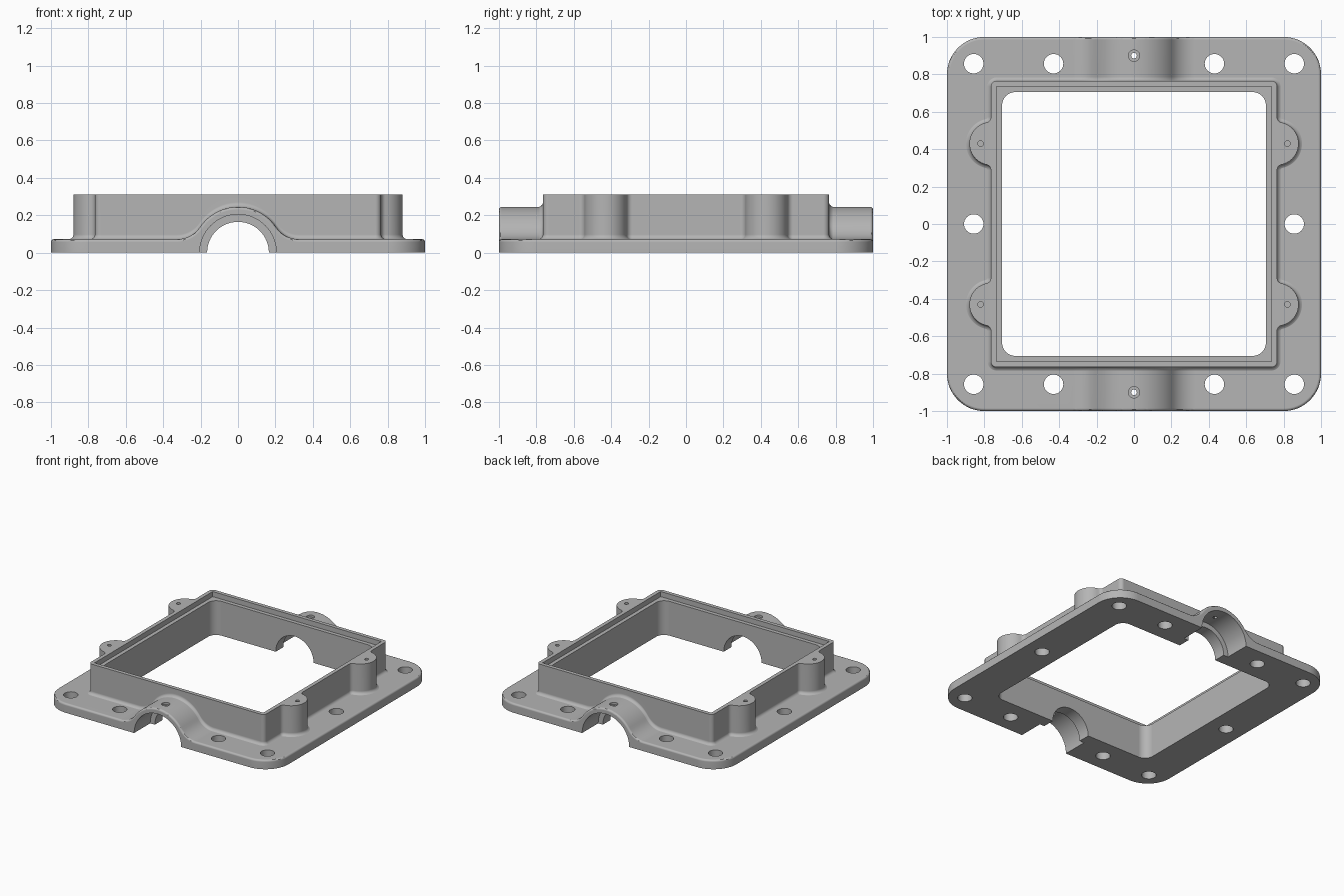
import bpy, bmesh
from math import sin, cos, pi, sqrt, asin, radians
from mathutils import Matrix

cube = bpy.data.objects.get("Cube")
if cube:
    bpy.data.objects.remove(cube, do_unlink=True)

FLANGE, HUMP, BLEND = 0.072, 0.245, 0.15      # flange height, hump radius, hump blend radius
WALL, TOP, FILLET = 0.765, 0.31, 0.025        # wall half width, wall top, base fillet
BLEND_X = sqrt((HUMP + BLEND) ** 2 - (FLANGE + BLEND) ** 2)

metal = bpy.data.materials.new("grey metal")
metal.use_nodes = True
GREY = (0.46, 0.46, 0.46, 1)
metal.diffuse_color = GREY
metal.node_tree.nodes["Principled BSDF"].inputs["Base Color"].default_value = GREY


def make(name, bm):
    bmesh.ops.recalc_face_normals(bm, faces=bm.faces)
    mesh = bpy.data.meshes.new(name)
    bm.to_mesh(mesh)
    bm.free()
    mesh.materials.append(metal)
    obj = bpy.data.objects.new(name, mesh)
    bpy.context.scene.collection.objects.link(obj)
    return obj


def loft(name, loops):
    """Closed solid through a stack of loops with equal point counts."""
    bm = bmesh.new()
    rings = [[bm.verts.new(p) for p in loop] for loop in loops]
    n = len(rings[0])
    for a, b in zip(rings, rings[1:]):
        for i in range(n):
            j = (i + 1) % n
            bm.faces.new((a[i], a[j], b[j], b[i]))
    bm.faces.new(rings[0])
    bm.faces.new(rings[-1])
    return make(name, bm)


def rounded_prism(name, half, radius, z0, z1, n=14):
    pts = []
    for k, (sx, sy) in enumerate(((1, 1), (-1, 1), (-1, -1), (1, -1))):
        for i in range(n + 1):
            a = (k + i / n) * pi / 2
            pts.append((sx * (half - radius) + radius * cos(a),
                        sy * (half - radius) + radius * sin(a)))
    return loft(name, [[(x, y, z) for x, y in pts] for z in (z0, z1)])


def box(name, half, z0, z1):
    pts = ((half, half), (-half, half), (-half, -half), (half, -half))
    return loft(name, [[(x, y, z) for x, y in pts] for z in (z0, z1)])


def cylinder(name, x, y, r, z0, z1, sides=32):
    ring = [(x + r * cos(2 * pi * i / sides), y + r * sin(2 * pi * i / sides))
            for i in range(sides)]
    return loft(name, [[(u, v, z) for u, v in ring] for z in (z0, z1)])


def bake(obj):
    """Apply the modifiers of an object."""
    bpy.context.view_layer.update()
    graph = bpy.context.evaluated_depsgraph_get()
    mesh = bpy.data.meshes.new_from_object(obj.evaluated_get(graph))
    obj.modifiers.clear()
    obj.data = mesh


def combine(obj, other, operation="DIFFERENCE"):
    mod = obj.modifiers.new("combine", "BOOLEAN")
    mod.operation, mod.object, mod.solver = operation, other, "EXACT"
    bake(obj)
    bpy.data.objects.remove(other, do_unlink=True)


def ground_height(x):
    """Top of the flange, rising into the bearing hump around x = 0."""
    a = abs(x)
    if a < BLEND_X * HUMP / (HUMP + BLEND):
        return sqrt(HUMP ** 2 - a * a)
    if a < BLEND_X:
        return FLANGE + BLEND - sqrt(BLEND ** 2 - (BLEND_X - a) ** 2)
    return FLANGE


# Flange with the hump swept from front to back, rounded along its upper edge
steps = 60
xs = [-BLEND_X + 2 * BLEND_X * i / steps for i in range(steps + 1)]
section = [(-1.2, -0.3), (-1.2, FLANGE)] + [(x, ground_height(x)) for x in xs]
section += [(1.2, FLANGE), (1.2, -0.3)]
housing = loft("bearing_housing_frame", [[(x, y, z) for x, z in section] for y in (-1.2, 1.2)])
combine(housing, rounded_prism("flange_outline", 1, 0.2, -0.1, 0.6, 16), "INTERSECT")
bevel = housing.modifiers.new("edge", "BEVEL")
bevel.width, bevel.segments = 0.015, 3
bevel.limit_method, bevel.angle_limit = "ANGLE", radians(50)
bevel.use_clamp_overlap = False
bake(housing)


# Wall outline: quarter path of (x, y, normal x, normal y) with one screw boss
def arc(cx, cy, r, a0, a1, n, sign=1):
    out = []
    for i in range(n + 1):
        a = a0 + (a1 - a0) * i / n
        out.append((cx + r * cos(a), cy + r * sin(a), sign * cos(a), sign * sin(a)))
    return out


BOSS_Y, BOSS_R, NOTCH = 0.43, 0.115, 0.03
tilt = asin(NOTCH / (BOSS_R + NOTCH))
gap = sqrt((BOSS_R + NOTCH) ** 2 - NOTCH ** 2)
quarter = [(WALL, 0, 1, 0)]
quarter += arc(WALL + NOTCH, BOSS_Y - gap, NOTCH, pi, pi / 2 + tilt, 6, -1)
quarter += arc(WALL, BOSS_Y, BOSS_R, tilt - pi / 2, pi / 2 - tilt, 24)[1:-1]
quarter += arc(WALL + NOTCH, BOSS_Y + gap, NOTCH, -pi / 2 - tilt, -pi, 6, -1)
quarter += arc(WALL - 0.03, WALL - 0.03, 0.03, 0, pi / 2, 6)
quarter += [(x, WALL, 0, 1) for x in reversed(xs) if x > 0.001] + [(0, WALL, 0, 1)]


def flip(path, sx, sy):
    return [(sx * x, sy * y, sx * u, sy * v) for x, y, u, v in path]


outline = quarter + flip(quarter[::-1], -1, 1)[1:] + flip(quarter, -1, -1)[1:]
outline += flip(quarter[::-1], 1, -1)[1:-1]


# Wall with a fillet that follows the flange and hump
def ring(offset, height):
    pts = []
    for x, y, u, v in outline:
        px, py = x + u * offset, y + v * offset
        pts.append((px, py, height(px)))
    return pts


loops = [ring(FILLET, lambda x: 0.02)]
for i in range(6):
    t = i / 5 * pi / 2
    rise = FILLET * (1 - cos(t)) - (0.003 if i == 0 else 0)
    loops.append(ring(FILLET * (1 - sin(t)), lambda x: ground_height(x) + rise))
loops.append(ring(0, lambda x: TOP))
combine(housing, loft("wall", loops), "UNION")

# Flat underside, main opening and stepped rim
combine(housing, box("underside_cut", 2, -0.5, 0))
combine(housing, rounded_prism("opening_cut", 0.705, 0.07, -0.6, 0.6))
combine(housing, box("rim_cut", 0.735, 0.27, 0.6))

# Shaft bore with wider seats at the outer ends
bore = cylinder("bore_cut", 0, 0, 0.165, -1.3, 1.3, 64)
bore.data.transform(Matrix.Rotation(pi / 2, 4, "X"))
combine(housing, bore)
for side in (-1, 1):
    seat = cylinder("seat_cut", 0, 0, 0.205, 0.8, 1.3, 64)
    seat.data.transform(Matrix.Rotation(-side * pi / 2, 4, "X"))
    combine(housing, seat)

# Bolt holes, boss screw holes and stepped oil holes
for s in (-1, 1):
    combine(housing, cylinder("bolt_cut", s * 0.857, 0, 0.052, -0.5, 0.5))
    combine(housing, cylinder("oil_cut", 0, s * 0.9, 0.015, 0.1, 0.5, 20))
    combine(housing, cylinder("oil_seat_cut", 0, s * 0.9, 0.03, 0.228, 0.5, 24))
    for t in (-1, 1):
        for x in (0.43, 0.857):
            combine(housing, cylinder("bolt_cut", s * x, t * 0.857, 0.052, -0.5, 0.5))
        combine(housing, cylinder("screw_cut", s * 0.82, t * BOSS_Y, 0.015, 0.15, 0.5, 20))

# Smooth shading with crisp edges
bpy.context.view_layer.objects.active = housing
housing.select_set(True)
bpy.ops.object.shade_smooth_by_angle(angle=radians(30))
normals = housing.modifiers.new("flat face normals", "WEIGHTED_NORMAL")
normals.keep_sharp = True
